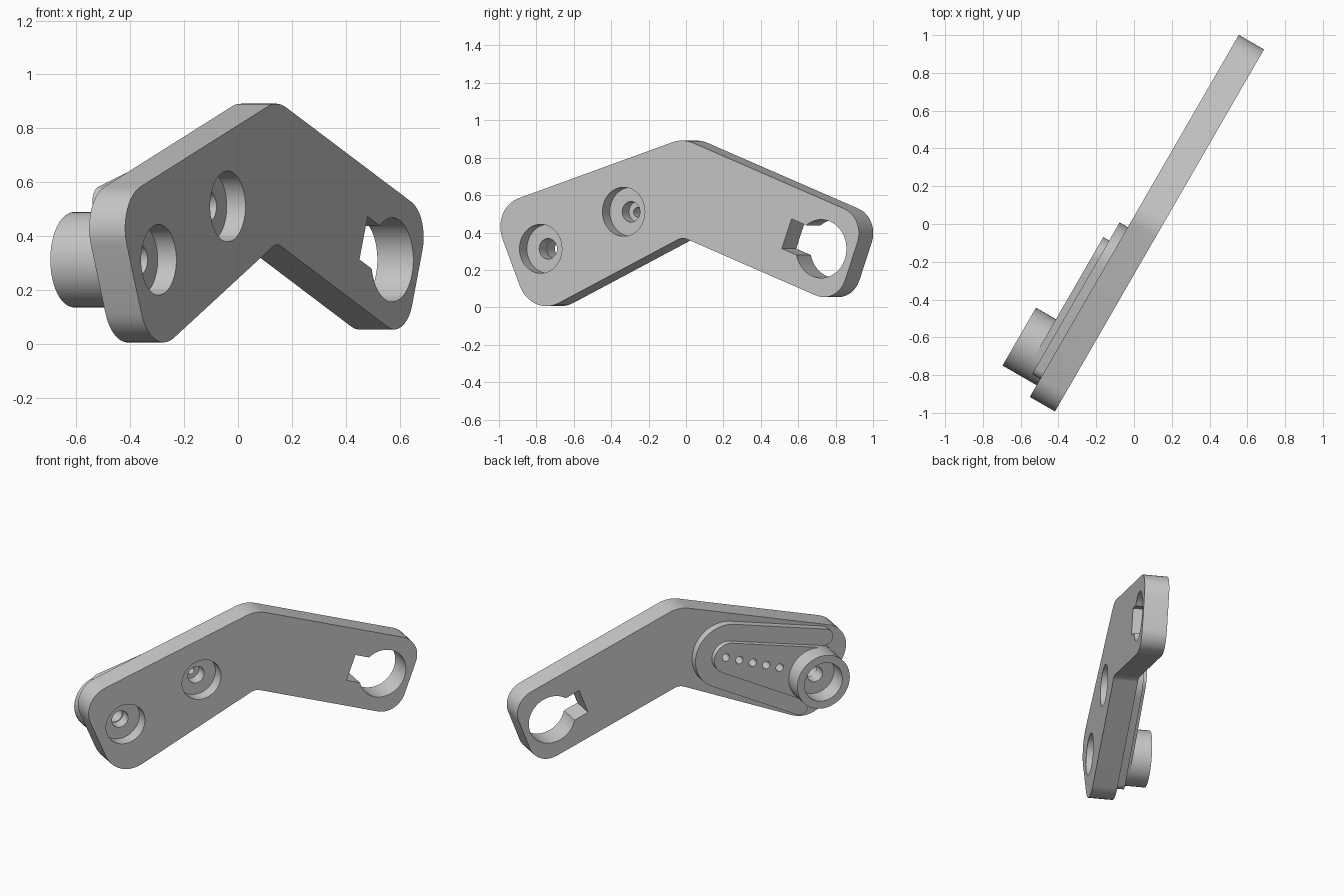
import bpy, bmesh, math
from math import sin, cos, radians
from mathutils import Matrix, Vector

if "Cube" in bpy.data.objects:
    bpy.data.objects.remove(bpy.data.objects["Cube"])

COLOUR = (0.58, 0.58, 0.58, 1)
grey = bpy.data.materials.new("plain grey")
grey.use_nodes = True
grey.diffuse_color = COLOUR
grey.node_tree.nodes["Principled BSDF"].inputs["Base Color"].default_value = COLOUR

# Bracket frame: u along the plate, v upward, w out of the front face
U, V = Vector((cos(radians(60)), sin(radians(60)), 0)), Vector((0, 0, 1))
FRAME = Matrix((U, V, U.cross(V))).transposed().to_4x4()

FRONT, BACK = 0.134, -0.02
FRAME_BACK, HORN_BACK, HUB_BACK = -0.07, -0.106, -0.228
HUB, RING = (-0.82, 0.313), (0.912, 0.313)
SCREW = (-0.308, 0.511)
LEFT_TILT, RIGHT_TILT = 21, -20.7


def arc(cx, cy, r, a0, a1, n=24):
    """Points on an arc, angles in degrees."""
    steps = [radians(a0 + (a1 - a0) * i / n) for i in range(n + 1)]
    return [(cx + r * cos(a), cy + r * sin(a)) for a in steps]


def circle(c, r):
    return arc(*c, r, 0, 360, 48)[:-1]


def rounded(corners, n=10):
    """Polygon whose (x, y, radius) corners are filleted."""
    pts = []
    for i, (x, y, r) in enumerate(corners):
        p = Vector((x, y, 0))
        a = (Vector((*corners[i - 1][:2], 0)) - p).normalized()
        b = (Vector((*corners[(i + 1) % len(corners)][:2], 0)) - p).normalized()
        half = a.angle(b) / 2
        centre = p + (a + b).normalized() * r / sin(half)
        start = (p + a * r / math.tan(half) - centre).normalized()
        end = (p + b * r / math.tan(half) - centre).normalized()
        pts += [(centre + start.slerp(end, k / n) * r).xy[:] for k in range(n + 1)]
    return pts


def placed(pts, origin, tilt):
    """Turn a profile about its origin and move it onto the plate."""
    c, s = cos(radians(tilt)), sin(radians(tilt))
    return [(origin[0] + x * c - y * s, origin[1] + x * s + y * c) for x, y in pts]


def prism(name, pts, w0, w1):
    bm = bmesh.new()
    face = bm.faces.new([bm.verts.new((x, y, w0)) for x, y in pts])
    out = bmesh.ops.extrude_face_region(bm, geom=[face])["geom"]
    bmesh.ops.translate(bm, vec=(0, 0, w1 - w0),
                        verts=[g for g in out if isinstance(g, bmesh.types.BMVert)])
    bmesh.ops.recalc_face_normals(bm, faces=bm.faces)
    bm.transform(FRAME)
    mesh = bpy.data.meshes.new(name)
    bm.to_mesh(mesh)
    bm.free()
    mesh.materials.append(grey)
    obj = bpy.data.objects.new(name, mesh)
    bpy.context.collection.objects.link(obj)
    return obj


def activate(obj):
    bpy.ops.object.select_all(action="DESELECT")
    obj.select_set(True)
    bpy.context.view_layer.objects.active = obj


def cut(obj, pts, w0, w1):
    cutter = prism("cutter", pts, w0, w1)
    cutter.hide_render = True
    mod = obj.modifiers.new("cut", "BOOLEAN")
    mod.operation, mod.solver, mod.object = "DIFFERENCE", "EXACT", cutter
    activate(obj)
    bpy.ops.object.modifier_apply(modifier=mod.name)
    bpy.data.objects.remove(cutter)


# Bent plate with filleted corners
plate = prism("bent_plate", rounded([
    (-1.125, 0.53, 0.16), (-0.877, -0.055, 0.18), (0.055, 0.375, 0.08),
    (1.010, 0.014, 0.14), (1.185, 0.478, 0.14), (0.058, 0.903, 0.2)]), BACK, FRONT)

# Counterbored screw holes
for spot in (HUB, SCREW):
    cut(plate, circle(spot, 0.131), FRONT - 0.08, FRONT + 0.1)
    cut(plate, circle(spot, 0.055), BACK - 0.1, FRONT)

# Large keyed opening: circle with a square notch, as one outline
half, r = 0.085, 0.156
edge = 180 - math.degrees(math.asin(half / r))
keyhole = arc(0, 0, r, -edge, edge, 48) + [(-0.228, half), (-0.228, -half)]
cut(plate, placed(keyhole, RING, RIGHT_TILT), BACK - 0.1, FRONT + 0.1)

# Raised U-shaped guide around the tapered arm
tip, lean = 0.62, 83
guide = (arc(tip, 0, 0.21, -lean, lean)
         + arc(0, 0.232, 0.055, lean, lean + 180, 12)
         + arc(tip, 0, 0.1, lean, -lean)
         + arc(0, -0.232, 0.055, 180 - lean, 360 - lean, 12))
prism("arm_guide", placed(guide, HUB, LEFT_TILT), FRAME_BACK, BACK)

# Tapered arm with a row of pin holes
outline = arc(tip, 0, 0.1, -lean, lean) + arc(0, 0, 0.177, lean, 360 - lean, 36)
arm = prism("tapered_arm", placed(outline, HUB, LEFT_TILT), HORN_BACK, BACK)
for i in range(5):
    pin = placed([(0.643 - 0.097 * i, 0)], HUB, LEFT_TILT)[0]
    cut(arm, circle(pin, 0.025), HORN_BACK - 0.1, BACK + 0.1)
cut(arm, circle(HUB, 0.05), HORN_BACK - 0.1, BACK + 0.1)

# Round hub wall around the arm's bore
hub = prism("hub", circle(HUB, 0.177), HUB_BACK, HORN_BACK)
cut(hub, circle(HUB, 0.127), HUB_BACK - 0.1, HORN_BACK + 0.1)

for obj in [o for o in bpy.context.collection.objects if o.type == "MESH"]:
    activate(obj)
    bpy.ops.object.shade_smooth_by_angle(angle=radians(30))
